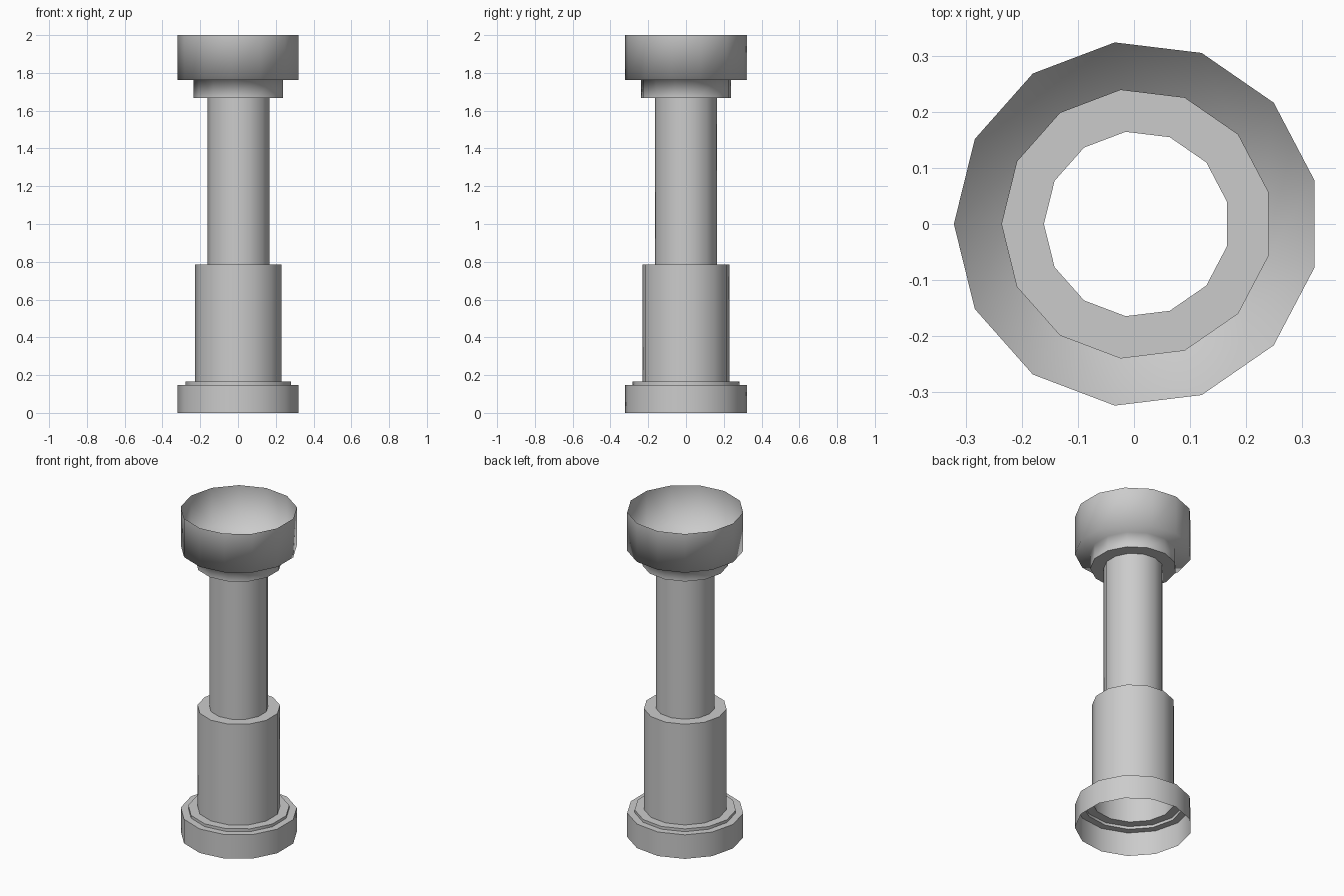
import bpy, bmesh
from math import pi, cos, sin

if "Cube" in bpy.data.objects:
    bpy.data.objects.remove(bpy.data.objects["Cube"])

SIDES = 13
CENTRE_X = 0.005

# Profile from the open foot to the open cup rim: radius, height, sharp corner
PROFILE = [
    (0.326, 0.0, True),
    (0.326, 0.148, True),    # foot
    (0.284, 0.148, True),
    (0.284, 0.165, True),    # thin lip
    (0.232, 0.165, True),
    (0.232, 0.785, True),    # lower sleeve
    (0.1655, 0.785, True),
    (0.1655, 1.668, True),   # shaft
    (0.2405, 1.668, True),
    (0.2405, 1.762, False),  # collar, blends smoothly into the cup
    (0.326, 1.762, False),
    (0.326, 2.0, True),      # cup rim
]


def lathe(name, profile):
    """Spin an open profile into a single-walled shell."""
    bm = bmesh.new()
    rings = []
    for r, z, _ in profile:
        rings.append([bm.verts.new((CENTRE_X + r * cos(pi + 2 * pi * k / SIDES),
                                    r * sin(pi + 2 * pi * k / SIDES), z))
                      for k in range(SIDES)])
    for low, high in zip(rings, rings[1:]):
        for k in range(SIDES):
            n = (k + 1) % SIDES
            bm.faces.new((low[k], low[n], high[n], high[k])).smooth = True
    # Crisp steps, smooth around the sides
    for ring, (_, _, sharp) in zip(rings, profile):
        for k in range(SIDES):
            edge = bm.edges.get((ring[k], ring[(k + 1) % SIDES]))
            edge.smooth = not sharp
    mesh = bpy.data.meshes.new(name)
    bm.to_mesh(mesh)
    bm.free()
    obj = bpy.data.objects.new(name, mesh)
    bpy.context.collection.objects.link(obj)
    return obj


# Stepped hollow pillar
lathe("stepped_pillar", PROFILE)
